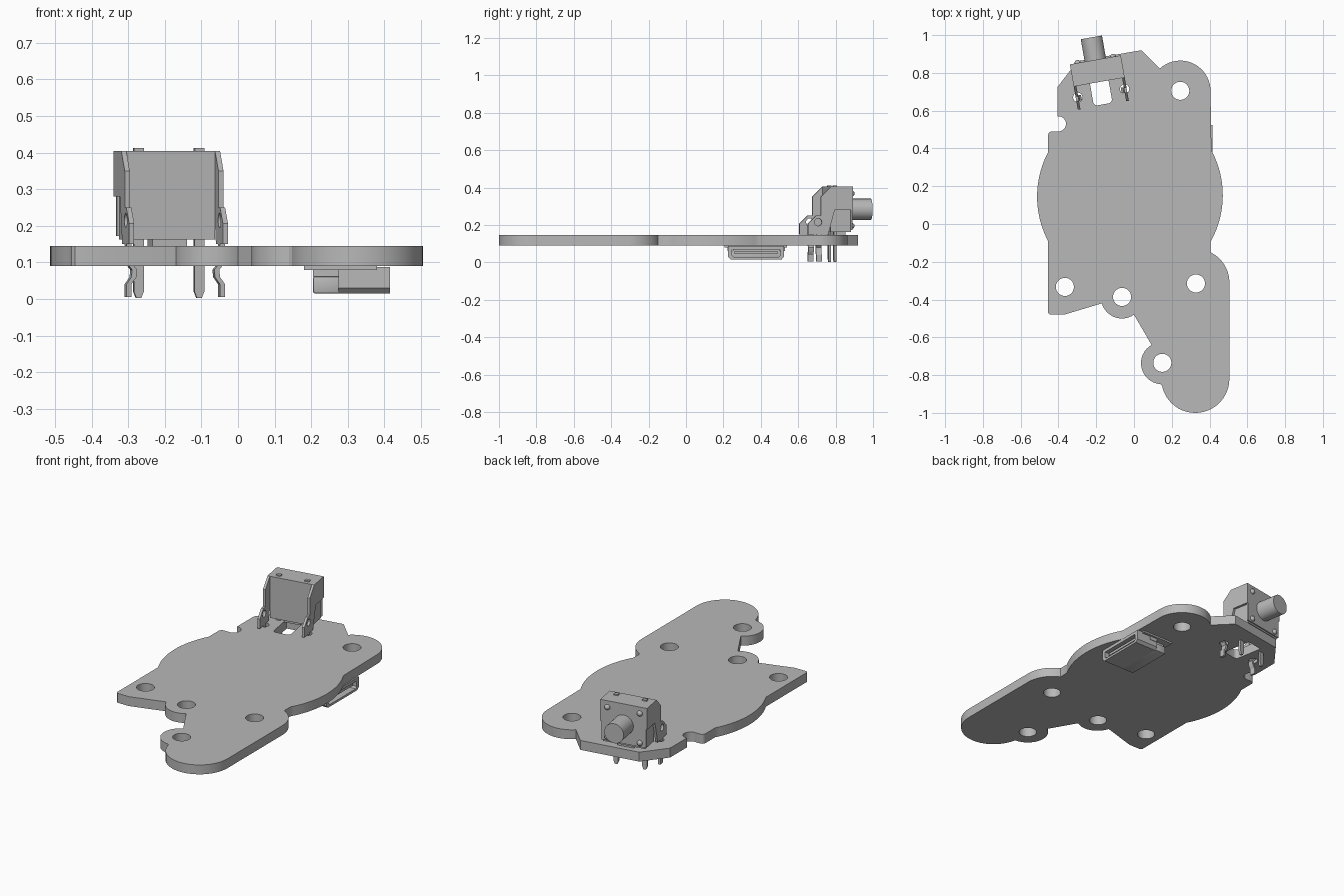
import bpy, bmesh, math
from math import pi, sin, cos
from mathutils import Matrix, Vector

cube = bpy.data.objects.get("Cube")
if cube:
    bpy.data.objects.remove(cube, do_unlink=True)

GREY = (0.48, 0.48, 0.48, 1)
grey = bpy.data.materials.new("plain grey")
grey.use_nodes = True
grey.diffuse_color = GREY
grey.node_tree.nodes["Principled BSDF"].inputs["Base Color"].default_value = GREY

# Frames: the switch is turned on the board; side and front planes for profiles
SWITCH = Matrix.Translation((-0.204, 0.865, 0)) @ Matrix.Rotation(math.radians(10), 4, 'Z')
SIDE = Matrix(((0, 0, 1, 0), (1, 0, 0, 0), (0, 1, 0, 0), (0, 0, 0, 1)))
FRONT = Matrix.Rotation(pi / 2, 4, 'X')


def finish(name, bm, matrix=Matrix()):
    bm.transform(matrix)
    bmesh.ops.recalc_face_normals(bm, faces=bm.faces)
    mesh = bpy.data.meshes.new(name)
    bm.to_mesh(mesh)
    bm.free()
    mesh.materials.clear()
    mesh.materials.append(grey)
    obj = bpy.data.objects.new(name, mesh)
    bpy.context.collection.objects.link(obj)
    bpy.ops.object.select_all(action='DESELECT')
    obj.select_set(True)
    bpy.context.view_layer.objects.active = obj
    bpy.ops.object.shade_smooth_by_angle(angle=math.radians(30))
    return obj


def sheet(name, loops, thickness, matrix):
    """Flat part from an outline followed by hole outlines."""
    curve = bpy.data.curves.new(name, 'CURVE')
    curve.dimensions, curve.fill_mode = '2D', 'BOTH'
    curve.extrude = thickness / 2
    for loop in loops:
        spline = curve.splines.new('POLY')
        spline.points.add(len(loop) - 1)
        spline.use_cyclic_u = True
        for point, (u, v) in zip(spline.points, loop):
            point.co = (u, v, 0, 1)
    temp = bpy.data.objects.new(name + " outline", curve)
    bpy.context.collection.objects.link(temp)
    graph = bpy.context.evaluated_depsgraph_get()
    mesh = bpy.data.meshes.new_from_object(temp.evaluated_get(graph))
    bm = bmesh.new()
    bm.from_mesh(mesh)
    bpy.data.objects.remove(temp, do_unlink=True)
    bpy.data.meshes.remove(mesh)
    bmesh.ops.remove_doubles(bm, verts=bm.verts, dist=0.0001)
    return finish(name, bm, matrix)


def box(name, lo, hi, matrix=Matrix(), bevel=0):
    lo, hi = Vector(lo), Vector(hi)
    bm = bmesh.new()
    bmesh.ops.create_cube(bm, size=1)
    bm.transform(Matrix.Translation((lo + hi) / 2) @ Matrix.Diagonal((*(hi - lo), 1)))
    if bevel:
        bmesh.ops.bevel(bm, geom=bm.edges[:], offset=bevel, segments=2,
                        profile=0.5, affect='EDGES')
    return finish(name, bm, matrix)


def circle(x, y, r, n=28):
    return [(x + r * cos(2 * pi * i / n), y + r * sin(2 * pi * i / n)) for i in range(n)]


def arc(a, m, b, n=16):
    """Points on the circular arc from a through m to b."""
    (ax, ay), (mx, my), (bx, by) = a, m, b
    d = 2 * (ax * (my - by) + mx * (by - ay) + bx * (ay - my))
    sa, sm, sb = ax * ax + ay * ay, mx * mx + my * my, bx * bx + by * by
    cx = (sa * (my - by) + sm * (by - ay) + sb * (ay - my)) / d
    cy = (sa * (bx - mx) + sm * (ax - bx) + sb * (mx - ax)) / d
    r = math.hypot(ax - cx, ay - cy)
    t0, tm, t1 = (math.atan2(y - cy, x - cx) for x, y in (a, m, b))
    sweep = (t1 - t0) % (2 * pi)
    if (tm - t0) % (2 * pi) > sweep:
        sweep -= 2 * pi
    return [(cx + r * cos(t0 + sweep * i / n), cy + r * sin(t0 + sweep * i / n))
            for i in range(n + 1)]


def on_board(x, y):
    return tuple((SWITCH @ Vector((x, y, 0)))[:2])


# Circuit board outline, counterclockwise from the front left corner
outline = [(-0.455, -0.47), (-0.445, -0.48), (-0.37, -0.48)]
outline += arc((-0.17, -0.42), (-0.09, -0.497), (0, -0.48))
outline += arc((0.093, -0.64), (0.037, -0.735), (0.14, -0.848))
outline += arc((0.148, -0.855), (0.325, -1.0), (0.505, -0.82), 24)
outline += arc((0.505, -0.31), (0.453, -0.184), (0.405, -0.15))
outline += arc((0.405, -0.095), (0.47, 0.15), (0.41, 0.39), 20)
outline += arc((0.405, 0.705), (0.27, 0.863), (0.137, 0.823), 20)
outline += [(0.04, 0.92), (-0.30, 0.862), (-0.405, 0.725)]
outline += arc((-0.405, 0.57), (-0.36, 0.53), (-0.405, 0.49))
outline += arc((-0.435, 0.49), (-0.449, 0.484), (-0.455, 0.47), 4)
outline += arc((-0.455, 0.38), (-0.513, 0.145), (-0.455, -0.09), 20)

# Mounting holes, switch slot and bracket pin holes
holes = [circle(x, y, 0.048) for x, y in ((0.245, 0.705), (-0.366, -0.333),
         (-0.063, -0.386), (0.15, -0.735), (0.328, -0.315))]
slot = [(0.05, -0.06), (-0.05, -0.06)]
slot += arc((-0.05, -0.215), (-0.044, -0.229), (-0.03, -0.235), 4)
slot += arc((0.03, -0.235), (0.044, -0.229), (0.05, -0.215), 4)
holes.append([on_board(x, y) for x, y in slot])
holes += [circle(*on_board(s * 0.126, -0.175), 0.025, 16) for s in (-1, 1)]
sheet("circuit_board", [outline] + holes, 0.055, Matrix.Translation((0, 0, 0.1175)))

# Switch housing with its locating foot
box("switch_body", (-0.123, -0.115, 0.162), (0.123, -0.003, 0.405), SWITCH)
box("switch_foot", (-0.048, -0.10, 0.145), (0.048, -0.02, 0.162), SWITCH)
box("switch_face_plate", (-0.13, -0.006, 0.172), (0.13, 0.004, 0.405), SWITCH)

# Push button
bm = bmesh.new()
bmesh.ops.create_cone(bm, cap_ends=True, segments=32, radius1=0.057, radius2=0.057, depth=0.125)
bm.transform(Matrix.Translation((0, 0.0625, 0.283)) @ FRONT)
finish("push_button", bm, SWITCH)

bracket = [(0.004, 0.405), (-0.115, 0.405), (-0.17, 0.35), (-0.17, 0.25), (-0.195, 0.25),
           (-0.24, 0.207), (-0.24, 0.15), (-0.13, 0.15), (-0.095, 0.28), (0.004, 0.28)]
for s, side in ((1, "left"), (-1, "right")):
    # Side bracket with a round hole in its foot
    sheet(side + "_bracket", [bracket, circle(-0.185, 0.215, 0.02, 16)], 0.014,
          SWITCH @ Matrix.Translation((s * 0.13, 0, 0)) @ SIDE)
    # Bent bracket pin
    centre = [(0.13, 0.16), (0.126, 0.095), (0.114, 0.08), (0.116, 0.06),
              (0.13, 0.04), (0.13, 0.005)]
    bent = [(s * (x + 0.007), z) for x, z in centre]
    bent += [(s * (x - 0.007), z) for x, z in reversed(centre)]
    sheet(side + "_bracket_pin", [bent], 0.03,
          SWITCH @ Matrix.Translation((0, -0.18, 0)) @ FRONT)
    # Straight contact pin with a tapered tip
    c, w = s * 0.084, 0.0135
    pin = [(c - w, 0.2), (c - w, 0.02), (c - w / 2, 0.003),
           (c + w / 2, 0.003), (c + w, 0.02), (c + w, 0.2)]
    sheet(side + "_contact_pin", [pin], 0.014,
          SWITCH @ Matrix.Translation((0, -0.085, 0)) @ FRONT)
    box(side + "_contact_top", (c - w, -0.095, 0.4), (c + w, -0.075, 0.412), SWITCH)
    # Rivets on the button face
    for z in (0.195, 0.368):
        bm = bmesh.new()
        bmesh.ops.create_uvsphere(bm, u_segments=16, v_segments=8, radius=0.016)
        finish(side + "_rivet", bm, SWITCH @ Matrix.Translation((s * 0.095, 0.004, z)))

# Connector under the board, open towards the left edge
box("connector_rear", (0.205, 0.235, 0.015), (0.28, 0.515, 0.062), bevel=0.006)
box("connector_back_wall", (0.205, 0.25, 0.06), (0.28, 0.5, 0.092))
box("connector_flange", (0.18, 0.205, 0.08), (0.38, 0.54, 0.092))
shell = [(0.24, 0.015), (0.51, 0.015), (0.525, 0.03), (0.525, 0.088), (0.225, 0.088), (0.225, 0.03)]
mouth = [(0.255, 0.028), (0.495, 0.028), (0.505, 0.038), (0.505, 0.07), (0.245, 0.07), (0.245, 0.038)]
sheet("connector_shell", [shell, mouth], 0.14, Matrix.Translation((0.345, 0, 0)) @ SIDE)
box("connector_tongue", (0.27, 0.26, 0.045), (0.4, 0.49, 0.06))
for y in (0.222, 0.512):
    box("connector_side_tab", (0.28, y, 0.06), (0.325, y + 0.016, 0.092))
